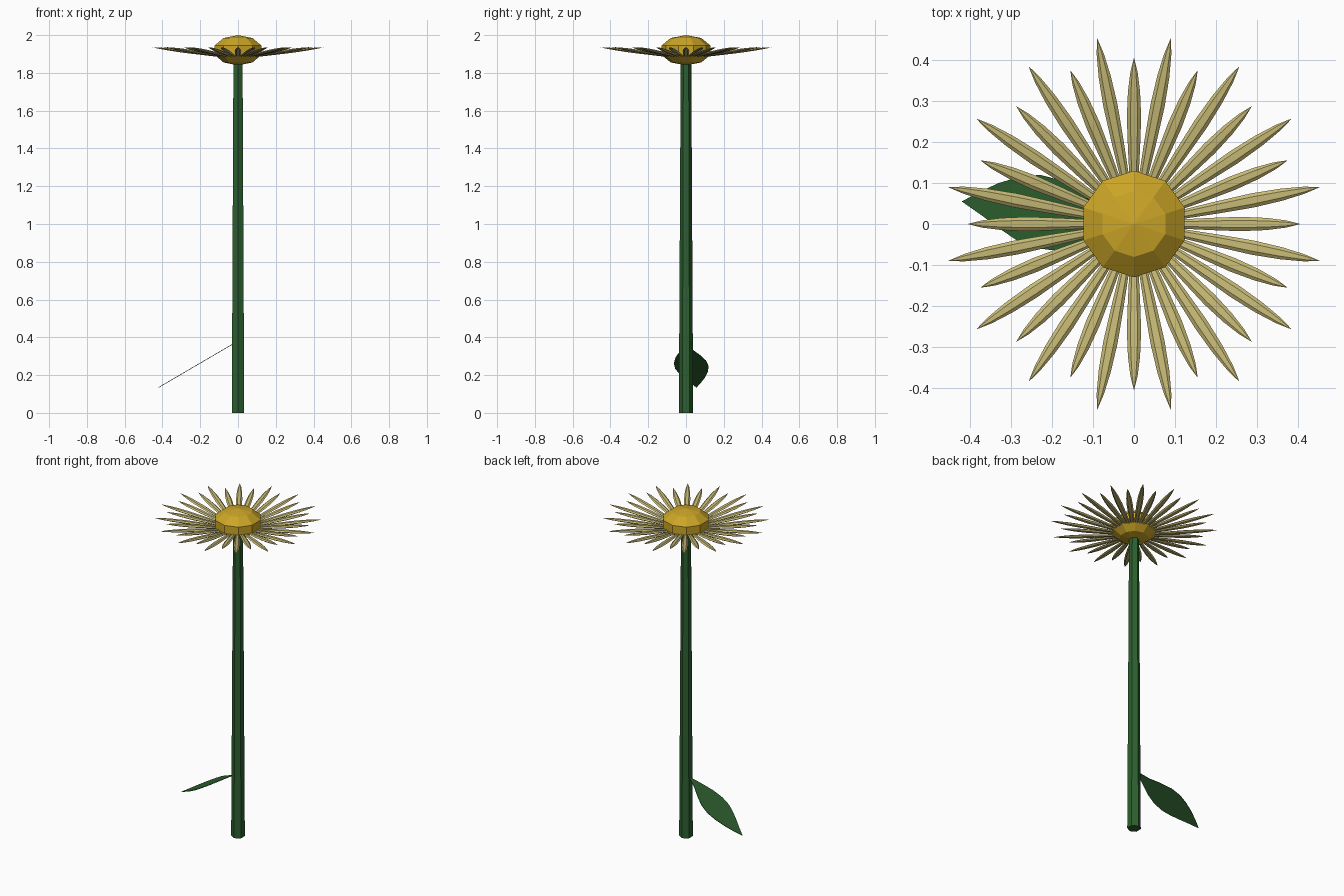
import bpy, bmesh
from math import sin, cos, pi, radians
from mathutils import Matrix, Vector

cube = bpy.data.objects.get("Cube")
if cube:
    bpy.data.objects.remove(cube, do_unlink=True)


def make_material(name, rgb):
    mat = bpy.data.materials.new(name)
    mat.use_nodes = True
    colour = (*rgb, 1)
    mat.diffuse_color = colour
    mat.node_tree.nodes["Principled BSDF"].inputs["Base Color"].default_value = colour
    return mat


green = make_material("leaf green", (0.026, 0.117, 0.028))
gold = make_material("golden yellow", (0.60, 0.38, 0.02))
straw = make_material("pale straw", (0.57, 0.49, 0.18))


def finish(name, bm, mat):
    bmesh.ops.recalc_face_normals(bm, faces=bm.faces)
    mesh = bpy.data.meshes.new(name)
    bm.to_mesh(mesh)
    bm.free()
    mesh.materials.append(mat)
    obj = bpy.data.objects.new(name, mesh)
    bpy.context.collection.objects.link(obj)
    return obj


# Tapered six-sided stem
bm = bmesh.new()
stem_height = 1.86
bmesh.ops.create_cone(bm, cap_ends=True, segments=6, radius1=0.038, radius2=0.028,
                      depth=stem_height,
                      matrix=Matrix.Translation((0, 0, stem_height / 2)))
# one corner points straight to the front
corner = max(bm.verts, key=lambda v: v.co.y)
if corner.co.y < 0.0375:
    bmesh.ops.rotate(bm, verts=bm.verts, matrix=Matrix.Rotation(radians(30), 3, "Z"))
finish("stem", bm, green)

# Flattened faceted flower centre
bm = bmesh.new()
bmesh.ops.create_uvsphere(bm, u_segments=10, v_segments=5, radius=1)
if max(v.co.y for v in bm.verts) < 0.95:
    bmesh.ops.rotate(bm, verts=bm.verts, matrix=Matrix.Rotation(radians(18), 3, "Z"))
bmesh.ops.scale(bm, verts=bm.verts, vec=(0.137, 0.137, 0.08))
bmesh.ops.translate(bm, verts=bm.verts, vec=(0, 0, 1.92))
finish("flower_centre", bm, gold)

# Petals: slim spindles with a six-sided section; (share of length, share of width)
SPINDLE = [(0.12, 0.6), (0.36, 0.85), (0.58, 1), (0.76, 0.85), (0.9, 0.5)]


def add_petal(bm, angle, start, end, width, thick):
    a, b = Vector(start), Vector(end)
    turn = Matrix.Rotation(angle, 3, "Z")
    rings = []
    for t, w in SPINDLE:
        ring = []
        for k in range(6):
            p = a.lerp(b, t)
            p.y += width * w * cos(k * pi / 3)
            p.z += thick * w * sin(k * pi / 3)
            ring.append(bm.verts.new(turn @ p))
        rings.append(ring)
    root, tip = bm.verts.new(turn @ a), bm.verts.new(turn @ b)
    for k in range(6):
        n = (k + 1) % 6
        bm.faces.new((root, rings[0][n], rings[0][k]))
        bm.faces.new((tip, rings[-1][k], rings[-1][n]))
        for low, high in zip(rings, rings[1:]):
            bm.faces.new((low[k], low[n], high[n], high[k]))


def petal_ring(name, offset, end, count=16):
    bm = bmesh.new()
    for i in range(count):
        add_petal(bm, 2 * pi * (i + offset) / count, (0.06, 0, 1.883), end, 0.0175, 0.008)
    finish(name, bm, straw)


petal_ring("long_petals", 0.5, (0.464, 0, 1.936))
petal_ring("short_petals", 0, (0.407, 0, 1.936))

# Sloping flat leaf, outlined in plan from stem to tip and back
OUTLINE = [(-0.02, 0.005), (-0.08, 0.035), (-0.13, 0.075), (-0.18, 0.107),
           (-0.23, 0.12), (-0.28, 0.115), (-0.33, 0.1), (-0.38, 0.077), (-0.42, 0.055),
           (-0.37, 0.02), (-0.33, -0.01), (-0.29, -0.037), (-0.25, -0.057),
           (-0.2, -0.064), (-0.15, -0.055), (-0.1, -0.035), (-0.05, -0.012)]
bm = bmesh.new()
bm.faces.new([bm.verts.new((x, y, 0.36 + 0.585 * (x + 0.035))) for x, y in OUTLINE])
leaf = finish("leaf", bm, green)
solid = leaf.modifiers.new("thickness", "SOLIDIFY")
solid.thickness = 0.003
solid.offset = 0
